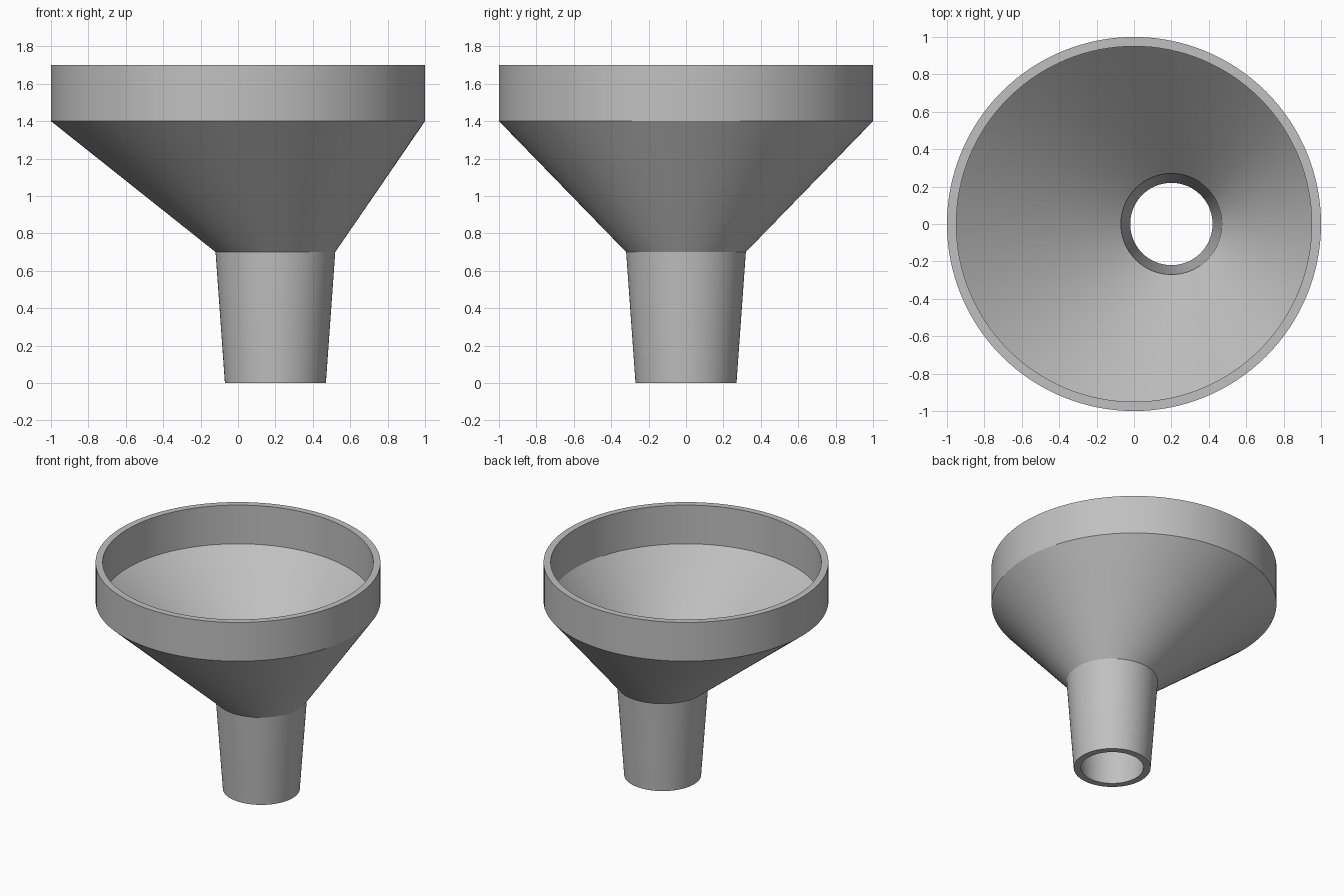
import bpy, bmesh
from math import cos, sin, tau, radians

if "Cube" in bpy.data.objects:
    bpy.data.objects.remove(bpy.data.objects["Cube"], do_unlink=True)

SIDES = 128
OFFSET = 0.2   # the spout sits off the axis of the mouth
WALL = 0.05

grey = bpy.data.materials.new("plain grey")
grey.use_nodes = True
color = (0.53, 0.53, 0.53, 1)
grey.diffuse_color = color
grey.node_tree.nodes["Principled BSDF"].inputs["Base Color"].default_value = color

# Outer section from spout tip to rim: radius, height, sideways shift
outer = [(0.27, 0, OFFSET), (0.32, 0.7, OFFSET), (1, 1.4, 0), (1, 1.7, 0)]
inner = [(r - WALL, z, x) for r, z, x in reversed(outer)]

# Closed loop of rings: up the outside, over the rim, down the inside
bm = bmesh.new()
rings = []
for r, z, shift in outer + inner:
    angles = [tau * i / SIDES for i in range(SIDES)]
    rings.append([bm.verts.new((shift + r * cos(a), r * sin(a), z)) for a in angles])

for low, high in zip(rings, rings[1:] + rings[:1]):
    for i in range(SIDES):
        j = (i + 1) % SIDES
        bm.faces.new((low[i], low[j], high[j], high[i]))
bmesh.ops.recalc_face_normals(bm, faces=bm.faces)

mesh = bpy.data.meshes.new("funnel")
bm.to_mesh(mesh)
bm.free()
mesh.materials.append(grey)
funnel = bpy.data.objects.new("funnel", mesh)
bpy.context.collection.objects.link(funnel)

# Smooth walls with crisp rings
bpy.ops.object.select_all(action='DESELECT')
funnel.select_set(True)
bpy.context.view_layer.objects.active = funnel
bpy.ops.object.shade_smooth_by_angle(angle=radians(30))
